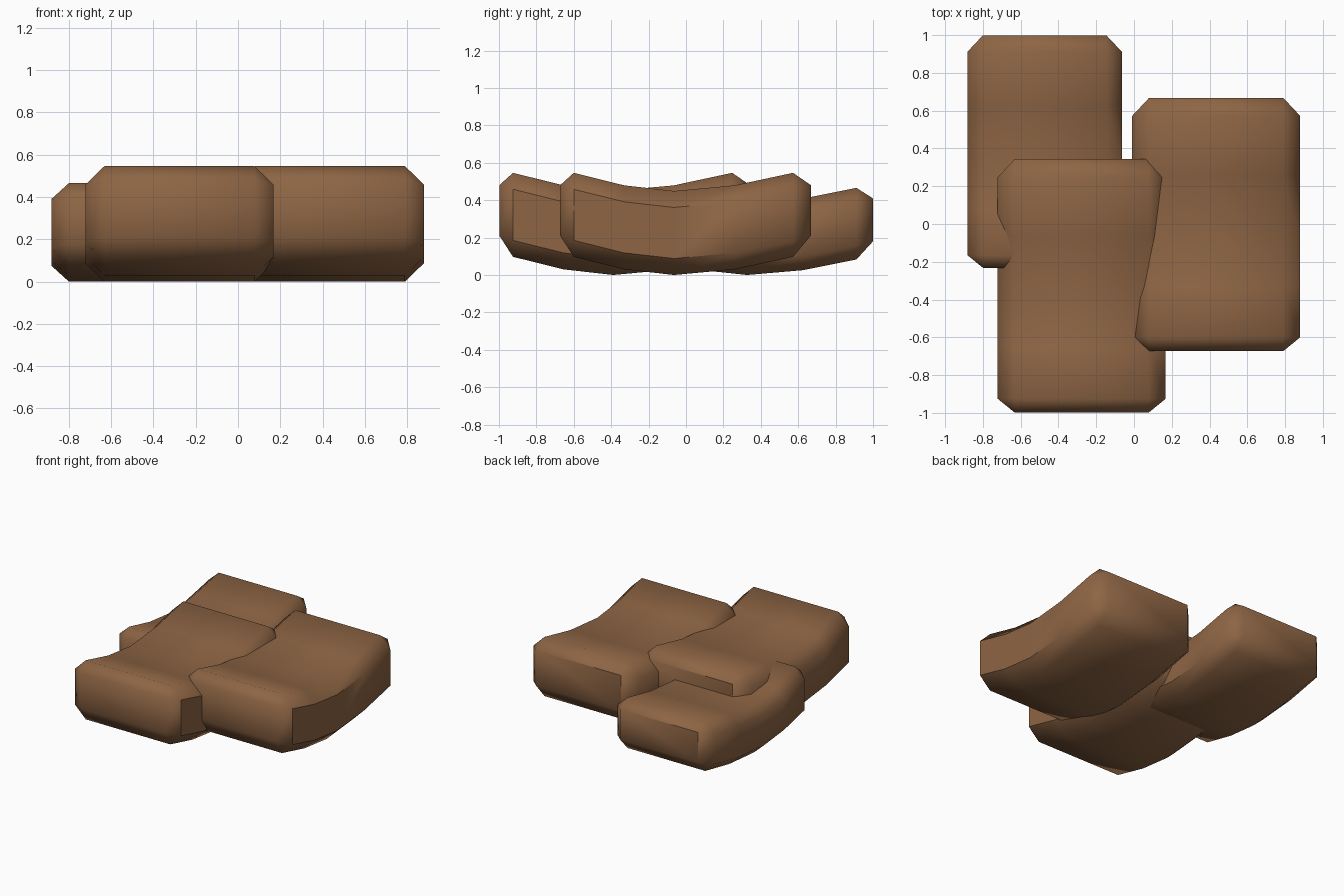
import bpy
import bmesh

old = bpy.data.objects.get("Cube")
if old:
    bpy.data.objects.remove(old, do_unlink=True)

brown = bpy.data.materials.new("warm brown")
brown.use_nodes = True
colour = (0.27, 0.13, 0.058, 1)
brown.diffuse_color = colour
brown.node_tree.nodes["Principled BSDF"].inputs["Base Color"].default_value = colour

SIDE, FLAT = 0.445, 0.355        # half widths of the side and of the flat top
THICK, CUT = 0.449, 0.088        # thickness and chamfer height
FRONT, BACK = -0.673, 0.668      # end caps
# distance along the slab and height of its underside
SAG = [(-0.6, 0.097), (-0.33, 0.03), (-0.064, 0), (0.26, 0.03), (0.572, 0.097)]


def section(bm, y, low, high, side, cut):
    """One eight-sided cross-section, anticlockwise from the lower left."""
    points = [(-FLAT, low), (FLAT, low), (side, low + cut), (side, high - cut),
              (FLAT, high), (-FLAT, high), (-side, high - cut), (-side, low + cut)]
    return [bm.verts.new((x, y, z)) for x, z in points]


def is_sharp(edge):
    a, b = (v.co for v in edge.verts)
    on_side = min(a.x, b.x) > SIDE - 0.01 and min(a.y, b.y) < 0.2
    on_cap = min(a.y, b.y) > BACK - 0.01
    cap_smooth = min(a.x, b.x) > 0 or max(a.z, b.z) < 0.3
    return on_side or (on_cap and not cap_smooth)


def sagging_slab(name, location, scale=(1, 1, 1)):
    bm = bmesh.new()
    # The caps are sections whose chamfers collapse to plain rectangles
    rings = [section(bm, FRONT, 0.21, 0.48, FLAT, 0)]
    rings += [section(bm, y, z, z + THICK, SIDE, CUT) for y, z in SAG]
    rings += [section(bm, BACK, 0.21, 0.48, FLAT, 0)]
    for r, s in zip(rings, rings[1:]):
        for i in range(8):
            j = (i + 1) % 8
            bm.faces.new((r[i], r[j], s[j], s[i]))
    bm.faces.new(rings[0])
    bm.faces.new(rings[-1])
    bmesh.ops.remove_doubles(bm, verts=bm.verts, dist=0.001)
    bmesh.ops.recalc_face_normals(bm, faces=bm.faces)
    for face in bm.faces:
        face.smooth = True
    for edge in bm.edges:
        edge.smooth = not is_sharp(edge)
    mesh = bpy.data.meshes.new(name)
    bm.to_mesh(mesh)
    bm.free()
    mesh.materials.append(brown)
    obj = bpy.data.objects.new(name, mesh)
    obj.location = location
    obj.scale = scale
    bpy.context.collection.objects.link(obj)


# Three overlapping slabs
sagging_slab("left_slab", (0.435, 0, 0))
sagging_slab("front_slab", (-0.277, -0.325, 0))
sagging_slab("back_slab", (-0.473, 0.386, 0), (0.92, 0.918, 0.853))
